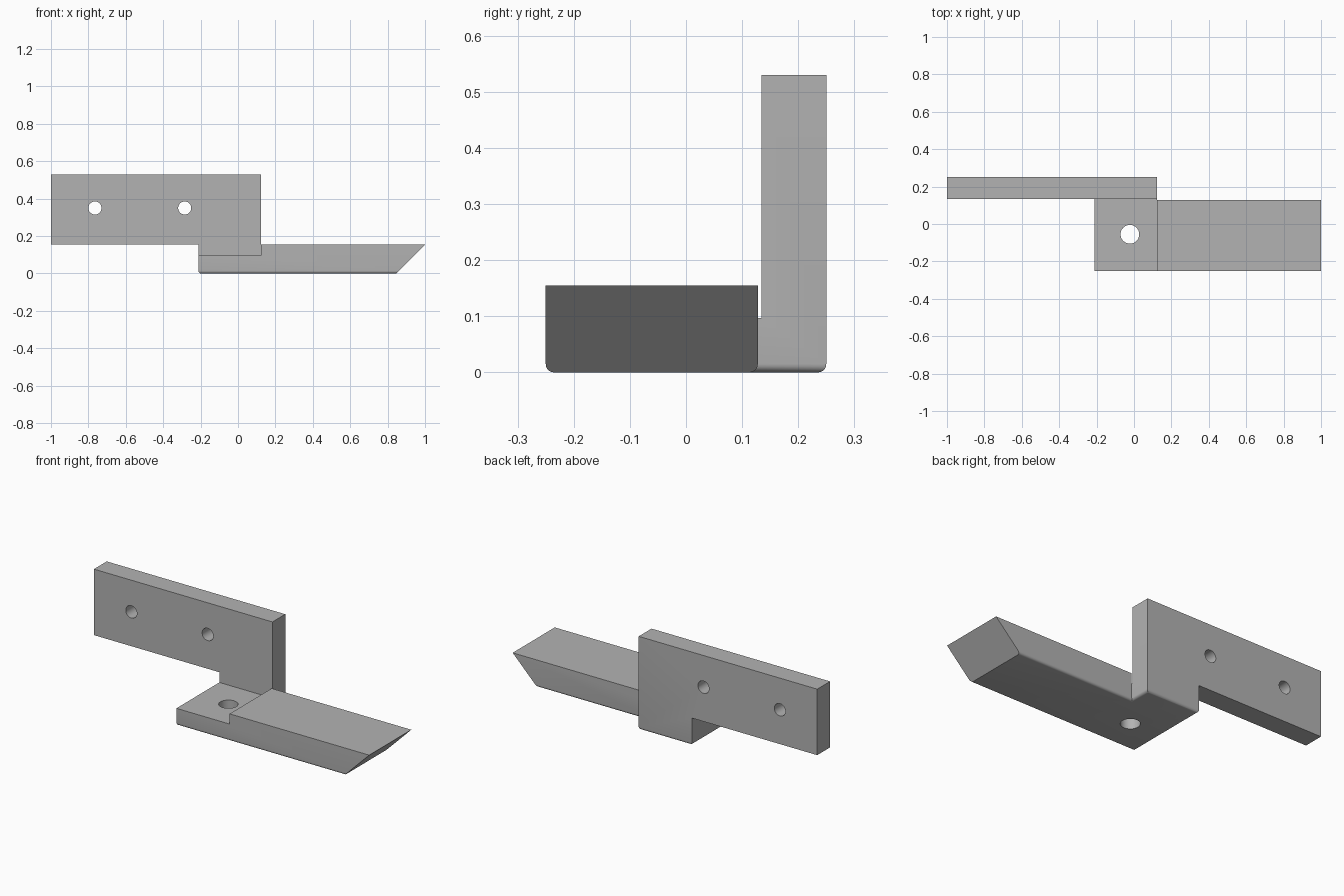
import bpy, bmesh, math
from mathutils import Matrix, Vector

cube = bpy.data.objects.get("Cube")
if cube:
    bpy.data.objects.remove(cube, do_unlink=True)

steel = bpy.data.materials.new("grey_steel")
steel.use_nodes = True
GREY = (0.45, 0.45, 0.45, 1)
steel.diffuse_color = GREY
steel.node_tree.nodes["Principled BSDF"].inputs["Base Color"].default_value = GREY

# Shared dimensions
LEFT, STEP = -0.212, 0.122
FRONT, ARM_BACK, PLATE_FRONT, BACK = -0.25, 0.128, 0.135, 0.25
SEAT_Z, ARM_Z, TOP_Z, TIP_X = 0.097, 0.155, 0.53, 0.845


def make_object(name, bm):
    bmesh.ops.recalc_face_normals(bm, faces=bm.faces)
    mesh = bpy.data.meshes.new(name)
    bm.to_mesh(mesh)
    bm.free()
    mesh.materials.append(steel)
    ob = bpy.data.objects.new(name, mesh)
    bpy.context.collection.objects.link(ob)
    return ob


def extrude_profile(name, points, y0, y1):
    """Extrude an x-z outline from y0 to y1."""
    bm = bmesh.new()
    face = bm.faces.new([bm.verts.new((x, y0, z)) for x, z in points])
    grown = bmesh.ops.extrude_face_region(bm, geom=[face])["geom"]
    moved = [v for v in grown if isinstance(v, bmesh.types.BMVert)]
    bmesh.ops.translate(bm, verts=moved, vec=(0, y1 - y0, 0))
    return make_object(name, bm)


def drill(name, centre, radius, axis):
    bm = bmesh.new()
    turn = Vector((0, 0, 1)).rotation_difference(Vector(axis)).to_matrix().to_4x4()
    bmesh.ops.create_cone(bm, cap_ends=True, segments=48, radius1=radius, radius2=radius,
                          depth=0.4, matrix=Matrix.Translation(centre) @ turn)
    return make_object(name, bm)


def combine(target, other, operation):
    """Apply a boolean and discard the helper."""
    mod = target.modifiers.new(operation, "BOOLEAN")
    mod.operation, mod.solver, mod.object = operation, "EXACT", other
    graph = bpy.context.evaluated_depsgraph_get()
    result = bpy.data.meshes.new_from_object(target.evaluated_get(graph))
    target.modifiers.clear()
    target.data = result
    bpy.data.objects.remove(other, do_unlink=True)


# Upright mounting plate with its foot
bracket = extrude_profile("bracket", [(-1, ARM_Z), (LEFT, ARM_Z), (LEFT, 0), (STEP, 0),
                                      (STEP, TOP_Z), (-1, TOP_Z)], PLATE_FRONT, BACK)
# Low seat joined to the plate, and the arm with its undercut tip
seat = extrude_profile("seat", [(LEFT, 0), (STEP, 0), (STEP, SEAT_Z), (LEFT, SEAT_Z)],
                       FRONT, PLATE_FRONT + 0.05)
arm = extrude_profile("arm", [(STEP - 0.1, 0), (TIP_X, 0), (1, ARM_Z), (STEP, ARM_Z),
                              (STEP, SEAT_Z), (STEP - 0.1, SEAT_Z)], FRONT, ARM_BACK)
combine(bracket, seat, "UNION")
combine(bracket, arm, "UNION")

# Round the lower outline, leaving the tip edge sharp
bm = bmesh.new()
bm.from_mesh(bracket.data)
bmesh.ops.remove_doubles(bm, verts=bm.verts, dist=0.0005)
bmesh.ops.dissolve_limit(bm, angle_limit=0.01, verts=bm.verts, edges=bm.edges)
rim = [e for e in bm.edges if all(v.co.z < 0.001 for v in e.verts)
       and e.calc_face_angle(0) > 0.5
       and not all(v.co.x > TIP_X - 0.01 for v in e.verts)]
bmesh.ops.bevel(bm, geom=rim, offset=0.015, segments=5, profile=0.5, affect="EDGES")
bm.to_mesh(bracket.data)
bm.free()

# Two plate holes and one seat hole
for x in (-0.765, -0.285):
    combine(bracket, drill("hole_cutter", (x, 0.19, 0.35), 0.035, (0, 1, 0)), "DIFFERENCE")
combine(bracket, drill("hole_cutter", (-0.022, -0.055, 0.05), 0.05, (0, 0, 1)), "DIFFERENCE")

bpy.ops.object.select_all(action="DESELECT")
bracket.select_set(True)
bpy.context.view_layer.objects.active = bracket
bpy.ops.object.shade_smooth_by_angle(angle=math.radians(30))
